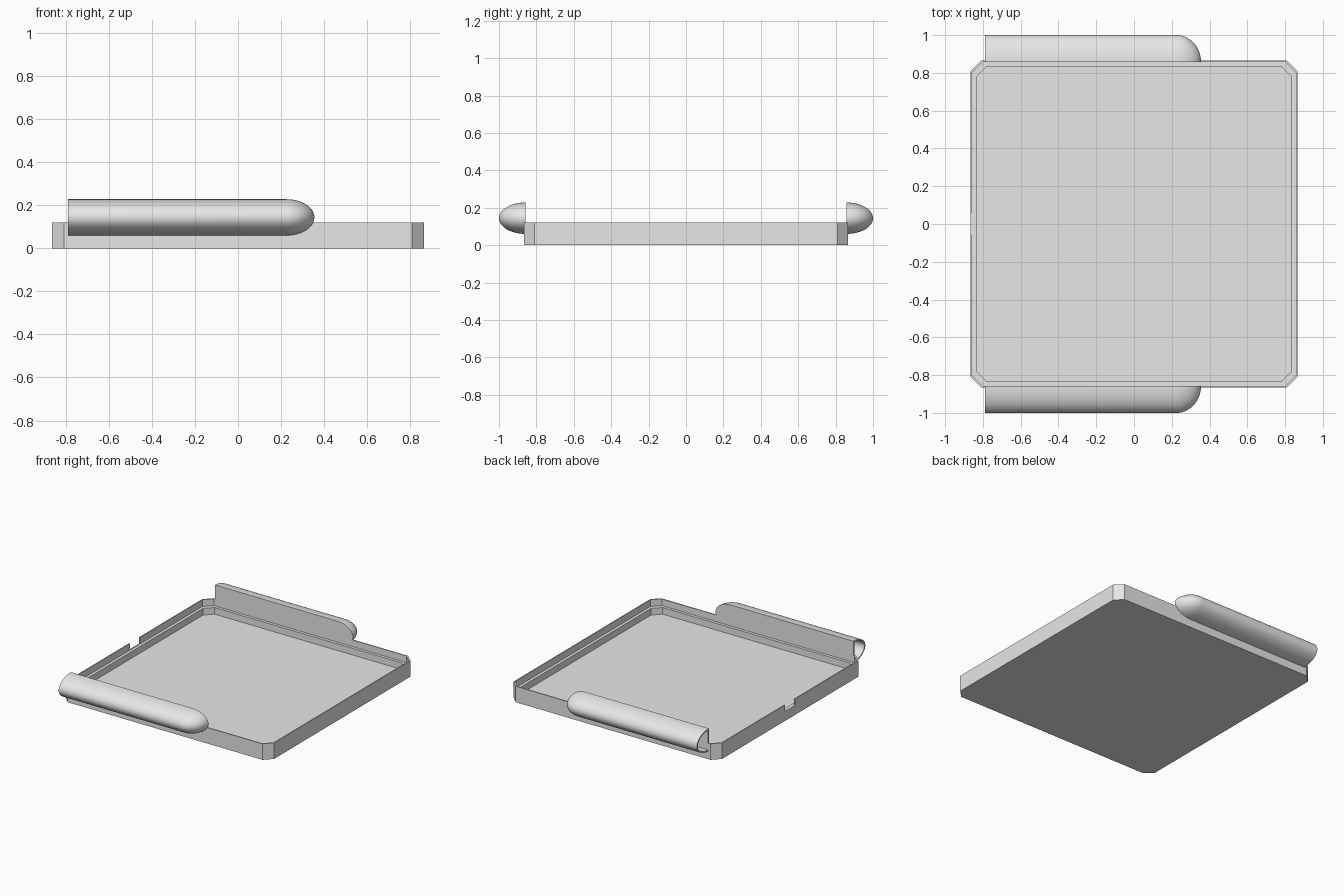
import bpy, bmesh, math

cube = bpy.data.objects.get("Cube")
if cube:
    bpy.data.objects.remove(cube, do_unlink=True)

GREY = (0.8, 0.8, 0.8, 1.0)
mat = bpy.data.materials.new("light grey")
mat.use_nodes = True
mat.diffuse_color = GREY
mat.node_tree.nodes["Principled BSDF"].inputs["Base Color"].default_value = GREY


def loft(name, rings):
    """Skin a list of equal-length closed rings and cap both ends."""
    bm = bmesh.new()
    loops = [[bm.verts.new(p) for p in ring] for ring in rings]
    n = len(loops[0])
    for a, b in zip(loops, loops[1:]):
        for i in range(n):
            j = (i + 1) % n
            bm.faces.new((a[i], a[j], b[j], b[i]))
    bm.faces.new(loops[0])
    bm.faces.new(loops[-1])
    bmesh.ops.recalc_face_normals(bm, faces=bm.faces)
    mesh = bpy.data.meshes.new(name)
    bm.to_mesh(mesh)
    bm.free()
    mesh.materials.append(mat)
    obj = bpy.data.objects.new(name, mesh)
    bpy.context.collection.objects.link(obj)
    return obj


def activate(obj):
    bpy.ops.object.select_all(action='DESELECT')
    obj.select_set(True)
    bpy.context.view_layer.objects.active = obj


# Tray: square with chamfered corners, thin lip, inner ledge and sunken floor
HALF, LIP, LEDGE, CHAMFER = 0.865, 0.857, 0.835, 0.056


def octagon(s, z):
    k = s - CHAMFER
    return [(s, -k, z), (s, k, z), (k, s, z), (-k, s, z),
            (-s, k, z), (-s, -k, z), (-k, -s, z), (k, -s, z)]


tray = loft("tray", [octagon(HALF, 0), octagon(HALF, 0.12),
                     octagon(LIP, 0.12), octagon(LIP, 0.07),
                     octagon(LEDGE, 0.07), octagon(LEDGE, 0.02)])

# Notch through the lip in the middle of the right wall
cutter = loft("notch_cutter", [
    [(x, y, z) for x, y in ((-0.9, -0.06), (-0.845, -0.06),
                            (-0.845, 0.06), (-0.9, 0.06))]
    for z in (0.072, 0.2)])
cutter.hide_render = True
notch = tray.modifiers.new("notch", 'BOOLEAN')
notch.operation = 'DIFFERENCE'
notch.solver = 'EXACT'
notch.object = cutter
activate(tray)
bpy.ops.object.modifier_apply(modifier=notch.name)
bpy.data.objects.remove(cutter, do_unlink=True)

# Side pods: hollow half-ellipse tubes, open at one end, domed at the other
X_OPEN, X_DOME, DOME = -0.79, 0.225, 0.13
Y_BACK, Z_MID, DEPTH, RISE, WALL = LIP, 0.144, 0.143, 0.084, 0.012
ARC, STEPS = 32, 14


def pod_ring(side, x, inset, scale):
    """D-shaped section: flat toward the tray, curved outward."""
    ring = []
    for i in range(ARC + 1):
        a = math.pi * (i / ARC - 0.5)
        y = Y_BACK + inset + (DEPTH - 2 * inset) * scale * math.cos(a)
        z = Z_MID + (RISE - inset) * scale * math.sin(a)
        ring.append((x, side * y, z))
    return ring


def pod_skin(side, inset):
    rings = [pod_ring(side, X_OPEN, inset, 1)]
    for k in range(STEPS + 1):
        a = math.radians(89) * k / STEPS
        rings.append(pod_ring(side, X_DOME + (DOME - inset) * math.sin(a),
                              inset, math.cos(a)))
    return rings


for name, side in (("front_pod", -1), ("back_pod", 1)):
    pod = loft(name, pod_skin(side, 0)[::-1] + pod_skin(side, WALL))
    activate(pod)
    bpy.ops.object.shade_smooth_by_angle(angle=math.radians(35))
